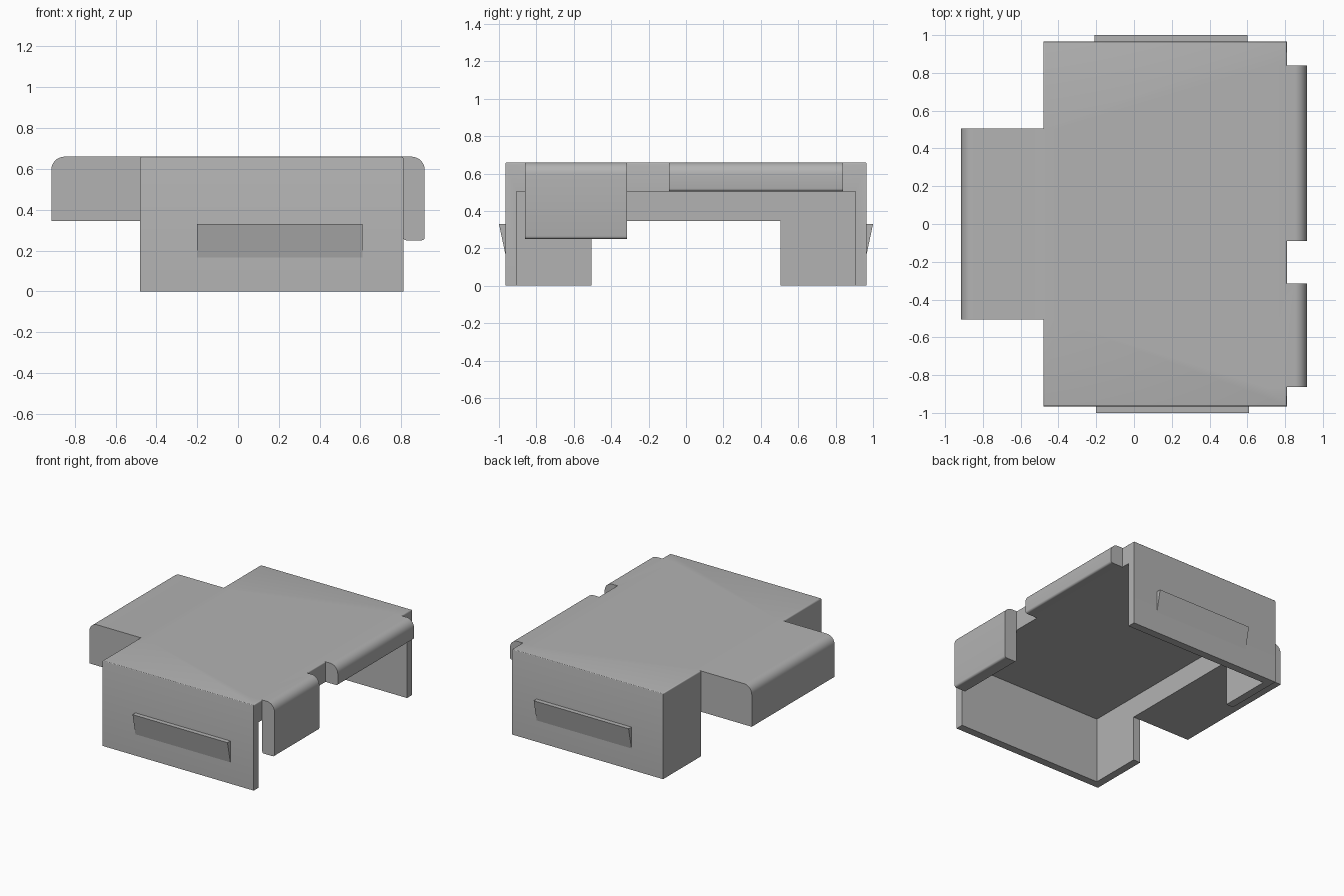
import bpy, bmesh
from mathutils import Vector

if "Cube" in bpy.data.objects:
    bpy.data.objects.remove(bpy.data.objects["Cube"], do_unlink=True)

GREY = (0.45, 0.45, 0.45, 1)
grey = bpy.data.materials.new("plain grey")
grey.use_nodes = True
grey.diffuse_color = GREY
grey.node_tree.nodes["Principled BSDF"].inputs["Base Color"].default_value = GREY


def prism(name, points, offset, rounds=()):
    """Extrude a polygon; rounds holds (rule on edge midpoint, radius, segments)."""
    bm = bmesh.new()
    face = bm.faces.new([bm.verts.new(p) for p in points])
    out = bmesh.ops.extrude_face_region(bm, geom=[face], use_keep_orig=True)
    verts = [v for v in out["geom"] if isinstance(v, bmesh.types.BMVert)]
    bmesh.ops.translate(bm, verts=verts, vec=Vector(offset))
    bmesh.ops.recalc_face_normals(bm, faces=bm.faces)
    for rule, radius, segments in rounds:
        edges = [e for e in bm.edges if rule((e.verts[0].co + e.verts[1].co) / 2)]
        bmesh.ops.bevel(bm, geom=edges, offset=radius, segments=segments,
                        profile=0.5, affect='EDGES')
    bmesh.ops.recalc_face_normals(bm, faces=bm.faces)
    mesh = bpy.data.meshes.new(name)
    bm.to_mesh(mesh)
    bm.free()
    mesh.materials.append(grey)
    obj = bpy.data.objects.new(name, mesh)
    bpy.context.collection.objects.link(obj)
    return obj


def box(name, x, y, z, rounds=()):
    pts = [(x[i], y[0], z[k]) for i, k in ((0, 0), (1, 0), (1, 1), (0, 1))]
    return prism(name, pts, (0, y[1] - y[0], 0), rounds)


def activate(obj):
    bpy.ops.object.select_all(action='DESELECT')
    obj.select_set(True)
    bpy.context.view_layer.objects.active = obj


def combine(target, tool, operation):
    mod = target.modifiers.new("combine", 'BOOLEAN')
    mod.object, mod.operation, mod.solver = tool, operation, 'EXACT'
    activate(target)
    bpy.ops.object.modifier_apply(modifier=mod.name)
    bpy.data.objects.remove(tool, do_unlink=True)


TOP, UNDER, ARCH = 0.66, 0.505, 0.345   # heights of lid, its underside, side opening
SIDE, END, REACH = -0.48, 0.81, 0.915   # closed side, open side, overall half width
WALL = 0.06

# Cover body, hollowed from below and open on the +x side
body = box("cover_body", (SIDE, END), (-0.965, 0.965), (0, TOP),
           [(lambda m: m.z > TOP - 0.01, 0.008, 3)])
combine(body, box("cavity", (SIDE + WALL, 1.2), (-0.905, 0.905), (-0.2, UNDER)), 'DIFFERENCE')
combine(body, box("side_opening", (-1.2, -0.3), (-0.505, 0.505), (-0.2, ARCH)), 'DIFFERENCE')

# Solid shelf on the closed side
shelf = box("side_shelf", (-REACH, SIDE + WALL), (-0.505, 0.505), (ARCH, TOP),
            [(lambda m: m.x < -0.9 and m.z > TOP - 0.01, 0.065, 8)])
combine(body, shelf, 'UNION')

# Long lip and short hanging tab on the open side
lip = box("long_lip", (0.7, REACH), (-0.09, 0.84), (UNDER, TOP),
          [(lambda m: m.x > 0.9 and m.z > TOP - 0.01, 0.065, 8),
           (lambda m: m.x > 0.9 and m.z < UNDER + 0.01, 0.015, 4)])
combine(body, lip, 'UNION')
tab_outline = [(0.7, TOP), (REACH, TOP), (REACH, 0.25), (END, 0.25), (END, UNDER), (0.7, UNDER)]
tab = prism("hanging_tab", [(x, -0.862, z) for x, z in tab_outline], (0, 0.547, 0),
            [(lambda m: m.x > 0.9 and m.z > TOP - 0.01, 0.065, 8),
             (lambda m: abs(m.y + 0.5885) < 0.01 and m.z < 0.26, 0.015, 4)])
combine(body, tab, 'UNION')

# Wedge-shaped finger grips on the front and back walls
for name, side, start in (("front_grip", -1, -0.2), ("back_grip", 1, -0.21)):
    section = [(0.95, 0.165), (0.965, 0.165), (1.0, 0.33), (0.95, 0.33)]
    prism(name, [(start, side * y, z) for y, z in section], (0.81, 0, 0))

activate(body)
bpy.ops.object.shade_smooth_by_angle(angle=0.6)
